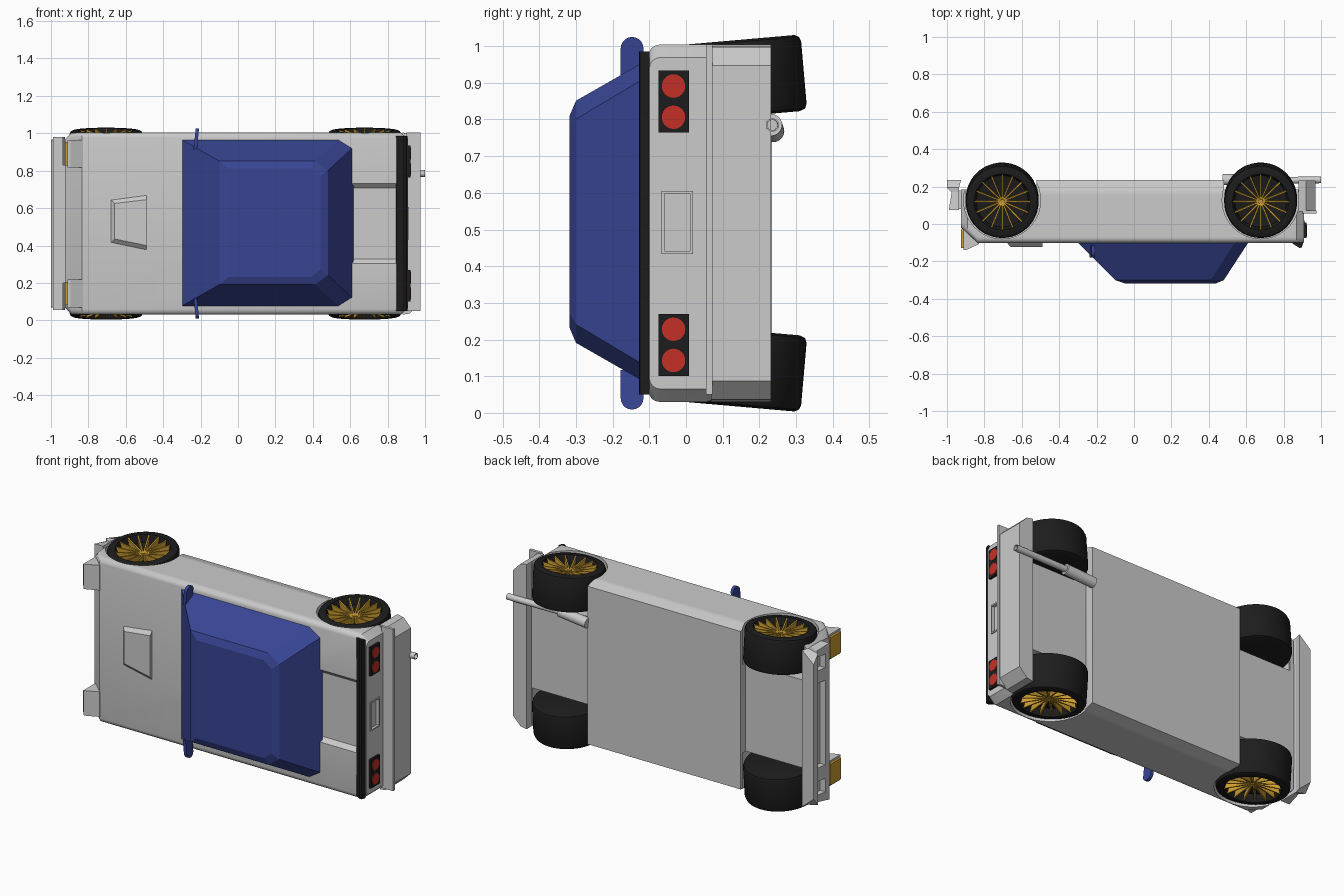
import bpy, bmesh
from math import sin, cos, pi, radians
from mathutils import Matrix, Vector

if "Cube" in bpy.data.objects:
    bpy.data.objects.remove(bpy.data.objects["Cube"])

ZC = 0.517  # centre plane: the car lies on its side, its roof faces -y, its nose -x


def material(name, rgb):
    m = bpy.data.materials.new(name)
    m.diffuse_color = (*rgb, 1)
    m.use_nodes = True
    m.node_tree.nodes["Principled BSDF"].inputs["Base Color"].default_value = m.diffuse_color
    return m


BLUE = material("blue", (0.04, 0.06, 0.30))
BLACK = material("black", (0.012, 0.012, 0.012))
GOLD = material("gold", (0.60, 0.34, 0.03))
RED = material("red", (0.55, 0.03, 0.02))
PAINT = None


def finish(name, bm, mat=None, smooth=False):
    bmesh.ops.recalc_face_normals(bm, faces=bm.faces)
    me = bpy.data.meshes.new(name)
    bm.to_mesh(me)
    bm.free()
    ob = bpy.data.objects.new(name, me)
    bpy.context.collection.objects.link(ob)
    if mat:
        me.materials.append(mat)
    if smooth:
        shade(ob)
    return ob


def select(ob):
    bpy.ops.object.select_all(action='DESELECT')
    ob.select_set(True)
    bpy.context.view_layer.objects.active = ob


def shade(ob):
    select(ob)
    bpy.ops.object.shade_smooth_by_angle(angle=radians(30))


def loft(name, rings, mat=None, smooth=False):
    bm = bmesh.new()
    vs = [[bm.verts.new(p) for p in r] for r in rings]
    n = len(vs[0])
    for a, b in zip(vs, vs[1:]):
        for i in range(n):
            bm.faces.new((a[i], a[(i + 1) % n], b[(i + 1) % n], b[i]))
    bm.faces.new(vs[0])
    bm.faces.new(vs[-1])
    return finish(name, bm, mat, smooth)


def slab(name, pts, z0, z1, mat=None):
    return loft(name, [[(x, y, z) for x, y in pts] for z in (z0, z1)], mat)


def box(name, x, y, z, mat=None):
    return slab(name, [(x[0], y[0]), (x[1], y[0]), (x[1], y[1]), (x[0], y[1])], *z, mat)


def rod(name, p, q, r, mat=None, seg=24):
    p, q = Vector(p), Vector(q)
    rot = (q - p).to_track_quat('Z', 'Y')
    rings = [[c + rot @ Vector((r * cos(2 * pi * i / seg), r * sin(2 * pi * i / seg), 0))
              for i in range(seg)] for c in (p, q)]
    return loft(name, rings, mat, True)


def cut(ob, cutter):
    m = ob.modifiers.new("cut", 'BOOLEAN')
    m.operation, m.solver, m.object = 'DIFFERENCE', 'EXACT', cutter
    select(ob)
    bpy.ops.object.modifier_apply(modifier=m.name)
    bpy.data.objects.remove(cutter)


# body shell: cross-sections along x with rounded shoulders and tucked sills
def section(x, top, w, r=0.03):
    half = [(top + r * (1 - cos(a)), w - r + r * sin(a)) for a in (i * pi / 8 for i in range(5))]
    half += [(0.17, w), (0.235, w - 0.02)]
    return [(x, y, ZC + z) for y, z in half] + [(x, y, ZC - z) for y, z in reversed(half)]


body = loft("body", [section(-0.925, -0.02, 0.45), section(-0.89, -0.05, 0.485),
                     section(-0.835, -0.102, 0.487), section(0.87, -0.102, 0.487),
                     section(0.91, -0.10, 0.452)], PAINT)
AXLES = (-0.705, 0.677)
AY = 0.127
for ax in AXLES:
    for s in (-1, 1):
        cut(body, rod("arch", (ax, AY, ZC + s * 0.26), (ax, AY, ZC + s * 0.6), 0.206, seg=48))
cut(body, box("rear_bay", (0.48, 1.0), (0.185, 0.3), (-0.1, 1.1)))
cut(body, box("front_bay", (-1.0, -0.52), (0.185, 0.3), (-0.1, 1.1)))
cut(body, loft("deck_recess", [[(0.60, y, ZC - w), (0.86, y, ZC - w), (0.86, y, ZC + w), (0.60, y, ZC + w)]
                               for y, w in ((-0.078, 0.19), (-0.11, 0.222))]))
cut(body, box("plate_recess", (0.895, 0.95), (-0.06, 0.012), (ZC - 0.08, ZC + 0.08)))
shade(body)


# cabin: blue glasshouse with cut rear corners
def cabin_ring(y, x0, x1, x2, w1, w2):
    h = [(x0, w1), (x1, w1), (x2, w2)]
    return [(x, y, ZC + 0.004 + w) for x, w in h] + [(x, y, ZC + 0.004 - w) for x, w in reversed(h)]


loft("cabin", [cabin_ring(-0.09, -0.31, 0.545, 0.617, 0.45, 0.405),
               cabin_ring(-0.30, -0.10, 0.41, 0.48, 0.33, 0.28),
               cabin_ring(-0.317, -0.05, 0.39, 0.44, 0.29, 0.25)], BLUE)

# hood scoop
loft("hood_scoop", [[(-0.68, -0.10, 0.645), (-0.49, -0.10, 0.67), (-0.49, -0.10, 0.375), (-0.68, -0.10, 0.415)],
                    [(-0.66, -0.122, 0.625), (-0.49, -0.122, 0.645), (-0.49, -0.122, 0.40), (-0.66, -0.122, 0.435)]])

# rear lip spoiler
slab("rear_spoiler", [(0.845, -0.10), (0.85, -0.106), (0.885, -0.128), (0.897, -0.125), (0.905, -0.10)],
     0.05, 0.985, BLACK)

# rear bumper with tapered ends, and its top ledge
loft("rear_bumper", [[(x, y, ZC + s * w) for x, w, s in
                      ((0.88, 0.487, 1), (0.92, 0.48, 1), (0.97, 0.43, 1),
                       (0.97, 0.43, -1), (0.92, 0.48, -1), (0.88, 0.487, -1))] for y in (0.068, 0.232)])
box("bumper_ledge", (0.90, 0.976), (0.055, 0.072), (0.05, 1.005))

# plate frame
frame = box("plate_frame", (0.90, 0.915), (-0.067, 0.019), (0.433, 0.605))
cut(frame, box("hole", (0.85, 0.95), (-0.059, 0.011), (0.441, 0.597)))

# front bumper with one wide opening and two small ones
bumper = loft("front_bumper", [
    [(-0.935, 0.075, 0.055), (-0.99, 0.075, 0.055), (-0.99, 0.075, 0.98), (-0.935, 0.075, 0.98)],
    [(-0.935, 0.17, 0.055), (-0.975, 0.17, 0.07), (-0.975, 0.17, 0.965), (-0.935, 0.17, 0.98)],
    [(-0.935, 0.195, 0.055), (-1.0, 0.195, 0.07), (-1.0, 0.195, 0.965), (-0.935, 0.195, 0.98)],
    [(-0.925, 0.235, 0.055), (-1.0, 0.235, 0.12), (-1.0, 0.235, 0.915), (-0.925, 0.235, 0.98)]])
for z in ((0.27, 0.77), (0.11, 0.19), (0.845, 0.925)):
    cut(bumper, box("hole", (-1.1, -0.95), (0.105, 0.18), z))
box("bumper_mount", (-0.945, -0.90), (0.08, 0.18), (0.2, 0.83))

for s, side in ((1, "left"), (-1, "right")):
    # raised headlights
    zs = sorted((ZC + s * 0.30, ZC + s * 0.448))
    slab("headlight_housing_" + side, [(-0.912, -0.02), (-0.912, -0.14), (-0.895, -0.138),
                                       (-0.83, -0.108), (-0.83, -0.07)], *zs)
    box("headlight_lens_" + side, (-0.925, -0.905), (-0.128, -0.03), (zs[0] + 0.012, zs[1] - 0.012), GOLD)

    # door mirrors: flat rounded paddles
    pts = [(-0.147 - 0.031 * cos(a), ZC + s * (0.477 + 0.031 * sin(a))) for a in (i * pi / 10 for i in range(11))]
    pts += [(-0.116, ZC + s * 0.40), (-0.178, ZC + s * 0.40)]
    loft("mirror_" + side, [[(x + (z - ZC) * s * 0.1 - 0.045, y, z) for y, z in pts]
                            for x in (-0.232, -0.214)], BLUE)

    # tail lights
    zs = sorted((ZC + s * 0.247, ZC + s * 0.417))
    box("tail_light_panel_" + side, (0.90, 0.922), (-0.075, 0.008), zs, BLACK)
    for k, w in enumerate((0.289, 0.374)):
        rod(f"tail_light_{side}_{k}", (0.91, -0.034, ZC + s * w), (0.926, -0.034, ZC + s * w), 0.032, RED)

# muffler and tail pipe
rod("muffler", (0.475, 0.238, 0.768), (0.66, 0.232, 0.785), 0.03, None)
pipe = rod("tail_pipe", (0.64, 0.232, 0.785), (1.0, 0.236, 0.785), 0.018, None)
cut(pipe, rod("bore", (0.93, 0.2352, 0.785), (1.05, 0.2365, 0.785), 0.014))
shade(pipe)


# wheels: revolved tyre with dished face, and thin gold spokes
TYRE = [(0, -0.105), (0.175, -0.105), (0.19, -0.099), (0.195, -0.085), (0.195, 0.085), (0.19, 0.097),
        (0.178, 0.103), (0.150, 0.103), (0.145, 0.092), (0.138, 0.06), (0, 0.04)]


def wheel(name, x, s):
    place = Matrix.Translation((x, AY, ZC + s * 0.395)) @ \
        Matrix.Rotation(radians(5) if s > 0 else pi - radians(5), 4, 'X')
    bm = bmesh.new()
    vs = [bm.verts.new((r, 0, z)) for r, z in TYRE]
    es = [bm.edges.new(e) for e in zip(vs, vs[1:])]
    bmesh.ops.spin(bm, geom=vs + es, cent=(0, 0, 0), axis=(0, 0, 1), angle=2 * pi, steps=48)
    bmesh.ops.remove_doubles(bm, verts=bm.verts, dist=1e-5)
    bm.transform(place)
    finish(name + "_tyre", bm, BLACK, True)
    bm = bmesh.new()
    bmesh.ops.create_cone(bm, cap_ends=True, segments=16, radius1=0.018, radius2=0.012, depth=0.04,
                          matrix=Matrix.Translation((0, 0, 0.055)))
    for i in range(16):
        turn = Matrix.Rotation(2 * pi * i / 16, 4, 'Z')
        prof = [(0.008, 0.035), (0.142, 0.05), (0.148, 0.10), (0.008, 0.07)]
        a, b = [[bm.verts.new(turn @ Vector((r, t, z))) for r, z in prof] for t in (-0.004, 0.004)]
        bm.faces.new(a)
        bm.faces.new(b)
        for j in range(4):
            k = (j + 1) % 4
            bm.faces.new((a[j], a[k], b[k], b[j]))
    bm.transform(place)
    finish(name + "_spokes", bm, GOLD)


for ax, end in zip(AXLES, ("front", "rear")):
    for s, side in ((1, "left"), (-1, "right")):
        wheel(f"{end}_{side}_wheel", ax, s)
